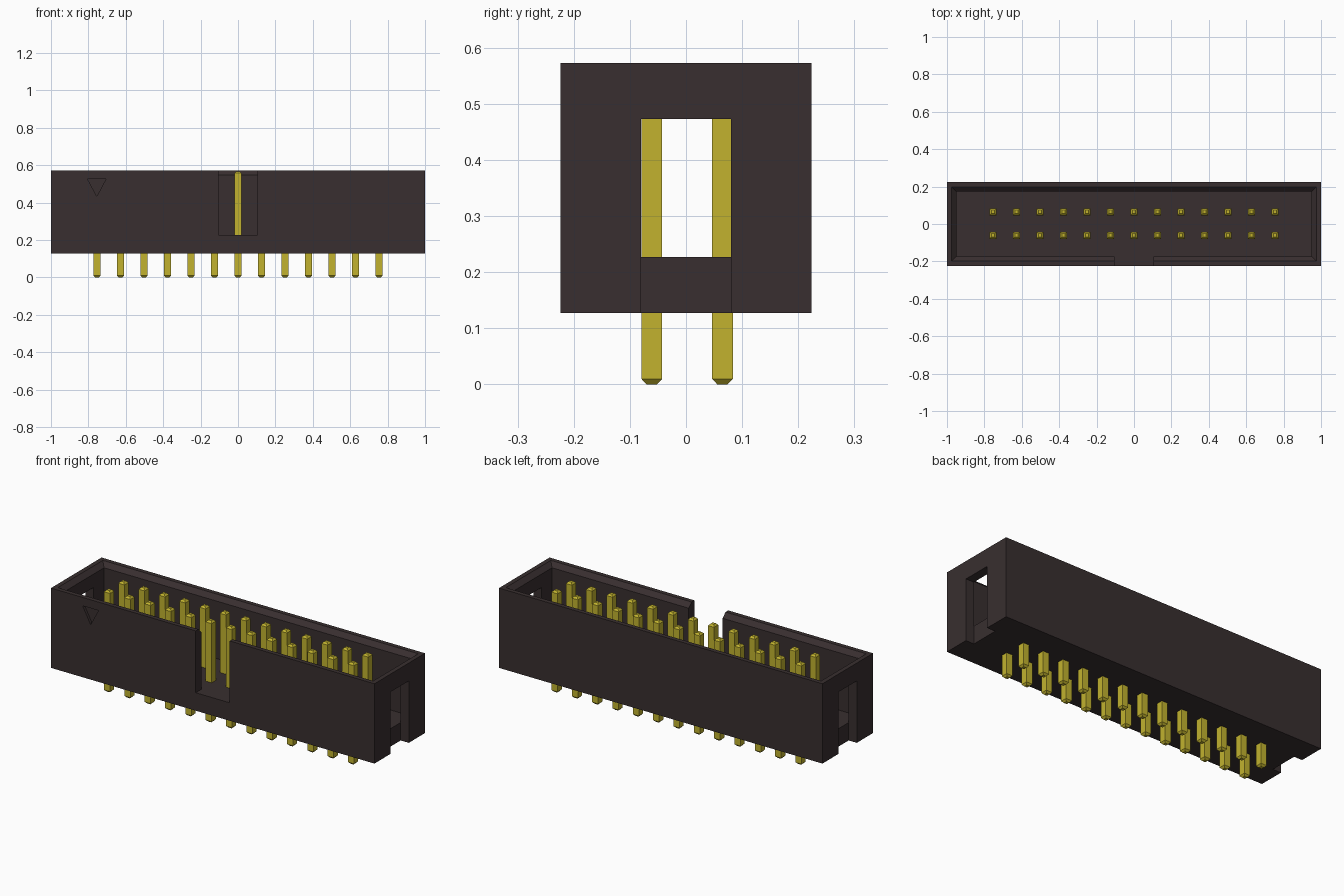
import bpy, bmesh
from mathutils import Vector

cube = bpy.data.objects.get("Cube")
if cube:
    bpy.data.objects.remove(cube)


def make_material(name, color):
    mat = bpy.data.materials.new(name)
    mat.use_nodes = True
    mat.diffuse_color = color
    bsdf = next(n for n in mat.node_tree.nodes if n.type == 'BSDF_PRINCIPLED')
    bsdf.inputs["Base Color"].default_value = color
    return mat


plastic = make_material("dark plastic", (0.04, 0.028, 0.029, 1))
gold = make_material("gold metal", (0.54, 0.45, 0.028, 1))


def loft(bm, loops):
    """Skin closed point loops, listed in order, and cap both ends."""
    rings = [[bm.verts.new(p) for p in loop] for loop in loops]
    n = len(rings[0])
    for a, b in zip(rings, rings[1:]):
        for i in range(n):
            j = (i + 1) % n
            bm.faces.new((a[i], a[j], b[j], b[i]))
    bm.faces.new(rings[0][::-1])
    bm.faces.new(rings[-1])


def rect(cx, cy, hx, hy, z):
    return [Vector((cx + sx * hx, cy + sy * hy, z))
            for sx, sy in ((-1, -1), (1, -1), (1, 1), (-1, 1))]


def make_object(name, solids, mat):
    bm = bmesh.new()
    for loops in solids:
        loft(bm, loops)
    bmesh.ops.recalc_face_normals(bm, faces=bm.faces)
    mesh = bpy.data.meshes.new(name)
    bm.to_mesh(mesh)
    bm.free()
    mesh.materials.append(mat)
    obj = bpy.data.objects.new(name, mesh)
    bpy.context.collection.objects.link(obj)
    return obj


def box(x0, x1, y0, y1, z0, z1):
    return [rect((x0 + x1) / 2, (y0 + y1) / 2, (x1 - x0) / 2, (y1 - y0) / 2, z)
            for z in (z0, z1)]


BOTTOM, FLOOR, TOP = 0.127, 0.227, 0.573
DEPTH = 0.2235

housing = make_object("housing", [box(-1, 1, -DEPTH, DEPTH, BOTTOM, TOP)], plastic)

# Open cavity with a sloped lead-in around the rim
cavity = [rect(0, 0, 0.95 + flare, 0.174 + flare, z)
          for flare, z in ((0, FLOOR), (0, TOP - 0.025), (0.05, TOP + 0.025))]
# Polarising notch in the front wall
notch = box(-0.105, 0.105, -0.3, -0.1, FLOOR + 0.0004, 0.7)
# Slots through both end walls, open at the bottom
end_slots = [box(0.9495, 1.1, -0.08, 0.08, 0.05, 0.473),
             box(-1.1, -0.9495, -0.08, 0.08, 0.05, 0.473)]
# Engraved triangle marking the first pin
triangle = [[Vector((-0.804, y, 0.526)), Vector((-0.706, y, 0.526)),
             Vector((-0.755, y, 0.434))] for y in (-0.3, -DEPTH + 0.015)]

for name, solid in (("cavity", cavity), ("notch", notch),
                    ("left_slot", end_slots[0]), ("right_slot", end_slots[1]),
                    ("pin_mark", triangle)):
    cutter = make_object(name + "_cutter", [solid], plastic)
    cutter.hide_render = True
    mod = housing.modifiers.new(name, 'BOOLEAN')
    mod.operation = 'DIFFERENCE'
    mod.solver = 'EXACT'
    mod.object = cutter
    bpy.context.view_layer.objects.active = housing
    bpy.ops.object.modifier_apply(modifier=mod.name)
    bpy.data.objects.remove(cutter)

# Two rows of square pins with tapered tips
PITCH, HALF, TIP, PIN_TOP = 0.1257, 0.0185, 0.009, 0.568
for row, y in (("front", -0.061), ("back", 0.065)):
    pins = []
    for i in range(-6, 7):
        pins.append([rect(i * PITCH, y, half, half, z) for half, z in
                     ((TIP, 0), (HALF, 0.01), (HALF, PIN_TOP - 0.01), (TIP, PIN_TOP))])
    make_object(row + "_pin_row", pins, gold)
